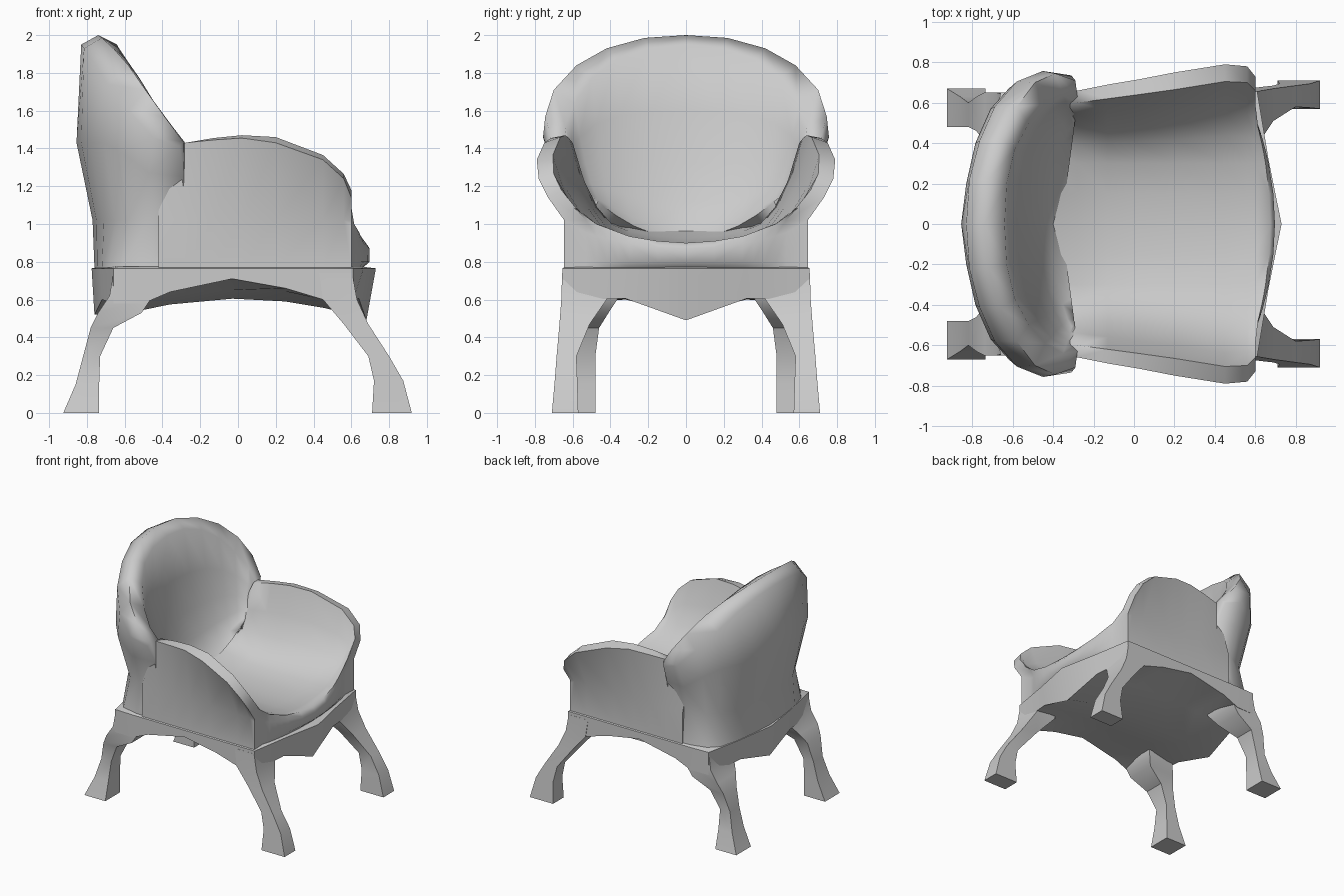
import bpy
import bmesh
from mathutils import Vector

cube = bpy.data.objects.get("Cube")
if cube:
    bpy.data.objects.remove(cube, do_unlink=True)

# One plain grey for the whole chair
grey = bpy.data.materials.new("plain grey")
grey.use_nodes = True
grey.diffuse_color = (0.6, 0.6, 0.6, 1)
grey.node_tree.nodes["Principled BSDF"].inputs["Base Color"].default_value = (0.6, 0.6, 0.6, 1)


def loft(name, rows, closed=False, cap_start=False, cap_end=False, angle=0.7):
    """Skin equal-length rows of points, then mirror across the y = 0 plane."""
    bm = bmesh.new()
    grid = [[bm.verts.new(p) for p in row] for row in rows]
    count = len(grid[0])
    for a, b in zip(grid, grid[1:]):
        for i in range(count if closed else count - 1):
            j = (i + 1) % count
            bm.faces.new((a[i], a[j], b[j], b[i]))
    if cap_start:
        bm.faces.new(grid[0])
    if cap_end:
        bm.faces.new(grid[-1])
    bmesh.ops.remove_doubles(bm, verts=bm.verts[:], dist=0.0005)
    geom = bm.verts[:] + bm.edges[:] + bm.faces[:]
    bmesh.ops.mirror(bm, geom=geom, axis='Y', merge_dist=0.0005)
    bmesh.ops.dissolve_degenerate(bm, edges=bm.edges[:], dist=0.0005)
    bmesh.ops.recalc_face_normals(bm, faces=bm.faces[:])
    mesh = bpy.data.meshes.new(name)
    bm.to_mesh(mesh)
    bm.free()
    mesh.materials.append(grey)
    obj = bpy.data.objects.new(name, mesh)
    bpy.context.collection.objects.link(obj)
    bpy.ops.object.select_all(action='DESELECT')
    obj.select_set(True)
    bpy.context.view_layer.objects.active = obj
    bpy.ops.object.shade_smooth_by_angle(angle=angle)


def bend(start, control, end, steps):
    """Points along a curved lining, leaving out its start."""
    a, c, b = Vector(start), Vector(control), Vector(end)
    ts = [(i + 1) / steps for i in range(steps)]
    return [tuple(a * (1 - t) ** 2 + c * 2 * t * (1 - t) + b * t * t) for t in ts]


# Seat and arms: cross-sections from rear to front
RAIL_TOP, WAIST, SIDE = 0.77, 1.02, 0.645


def seat_section(x, outer_y, outer_z, inner_y, inner_z, seat_z, bulge=0.0):
    rim = (x, inner_y, inner_z)
    lining = bend(rim, (x, inner_y - 0.11, 0.98), (x, 0.3, seat_z + 0.035), 4)
    cushion = lining + [(x, 0.15, seat_z + 0.01), (x, 0, seat_z)]
    cushion = [(px + bulge * (1 - (y / 0.53) ** 2), y, z) for px, y, z in cushion]
    return [(x, 0, RAIL_TOP), (x, SIDE, RAIL_TOP), (x, SIDE, WAIST),
            (x, outer_y, outer_z), rim] + cushion


arm_stations = [
    (-.42, .62, 1.1, .57, 1.1, .97),
    (-.28, .66, 1.43, .6, 1.43, .925),
    (-.13, .69, 1.445, .62, 1.455, .9),
    (.02, .715, 1.455, .64, 1.47, .89),
    (.2, .75, 1.43, .665, 1.46, .885),
    (.45, .79, 1.34, .705, 1.365, .885),
    (.56, .78, 1.24, .7, 1.265, .89),
    (.6, .73, 1.14, .66, 1.18, .895),
    (.6, SIDE, WAIST, .53, WAIST, .9, .075),
]
seat_rows = [seat_section(*s) for s in arm_stations]
# Rounded front lip, then the front face drops to the rail and tucks in
lip = seat_rows[-1]
for reach, top in ((1.3, 0.87), (1.28, 0.8), (0.85, RAIL_TOP)):
    seat_rows.append([(0.6 + (x - 0.6) * reach, y, min(z, top + 0.3 * y * y if top > 0.8 else top))
                      for x, y, z in lip])
loft("seat_and_arms", seat_rows, cap_start=True, angle=1.1)

# Back rest: sections from the middle round to the wing tip,
# each one lists bulge, outer rim, top and inner rim
base_line = [(-.76, 0), (-.745, .2), (-.72, .38), (-.68, .52), (-.62, .6), (-.48, .635), (-.3, .64)]
waist_line = [(-.77, 0), (-.75, .2), (-.71, .37), (-.65, .49), (-.58, .57), (-.47, .62), (-.3, .64)]
back_rims = [
    [(-.855, 0, 1.43), (-.83, 0, 1.95), (-.74, 0, 2), (-.64, 0, 1.95)],
    [(-.83, .2, 1.43), (-.815, .22, 1.93), (-.72, .22, 1.985), (-.63, .2, 1.93)],
    [(-.785, .4, 1.43), (-.765, .41, 1.86), (-.66, .42, 1.93), (-.59, .37, 1.87)],
    [(-.71, .57, 1.43), (-.69, .58, 1.74), (-.58, .58, 1.84), (-.52, .5, 1.77)],
    [(-.62, .67, 1.38), (-.58, .705, 1.6), (-.49, .7, 1.71), (-.44, .59, 1.64)],
    [(-.47, .7, 1.27), (-.45, .757, 1.46), (-.39, .745, 1.57), (-.35, .64, 1.52)],
    [(-.285, .655, 1.25), (-.31, .735, 1.41), (-.29, .71, 1.435), (-.28, .63, 1.43)],
]


def back_section(base, waist, rims):
    x, y, z = rims[-1]
    foot = (-0.36 + 0.1 * y, 0.74 * y, 0.92 + 0.5 * y * y)
    control = ((x + foot[0]) / 2, 0.88 * y, 0.98 + 0.5 * y * y)
    return [(*base, RAIL_TOP), (*waist, WAIST)] + rims + bend(rims[-1], control, foot, 5)


back_rows = [back_section(*parts) for parts in zip(base_line, waist_line, back_rims)]
loft("back_rest", back_rows, closed=True, cap_end=True, angle=1.5)

# Rail: lower edge from front middle to rear middle, with scalloped drops
RAIL_SIDE = 0.655
rail_edge = [
    (.68, 0, .49), (.64, .32, .605), (.61, RAIL_SIDE, .6), (.45, RAIL_SIDE, .6),
    (.25, RAIL_SIDE, .66), (-.03, RAIL_SIDE, .71), (-.36, RAIL_SIDE, .64),
    (-.5, RAIL_SIDE, .58), (-.66, .65, .58), (-.72, .32, .6), (-.76, 0, .52),
]


def rail_section(x, y, z):
    middle = 1 - y / RAIL_SIDE
    out = x + 0.05 * middle if x > 0 else x - 0.015 * middle
    crown = 1 - (x / 0.68) ** 2
    panel_z = z if y < 0.4 else 0.6 + 0.05 * crown
    spine_z = min(max(0.52, 0.495 + 0.11 * crown), z)
    return [(x * 0.96, 0, 0.775), (x * 0.96, y * 0.97, 0.775), (out, y, 0.765),
            (x, y, z), (x, min(y, 0.32), panel_z), (x, 0, spine_z)]


loft("seat_rail", [rail_section(*p) for p in rail_edge], angle=0.6)


# Legs: box sections by height, inner x, outer x, inner y, outer y
def leg_pair(name, sections):
    rows = [[(a, c, z), (b, c, z), (b, d, z), (a, d, z)] for z, a, b, c, d in sections]
    loft(name, rows, closed=True, cap_start=True, cap_end=True, angle=0.6)


leg_pair("front_legs", [
    (0, .71, .92, .57, .71), (.17, .72, .875, .575, .695), (.3, .69, .8, .58, .685),
    (.47, .56, .69, .51, .67), (.6, .45, .63, .42, .66), (.74, .43, .605, .4, .656),
])
leg_pair("rear_legs", [
    (0, -.735, -.925, .48, .67), (.15, -.735, -.86, .48, .63), (.3, -.73, -.82, .48, .6),
    (.45, -.66, -.78, .46, .63), (.53, -.51, -.74, .41, .65), (.62, -.45, -.68, .35, .65),
    (.74, -.43, -.66, .33, .645),
])
